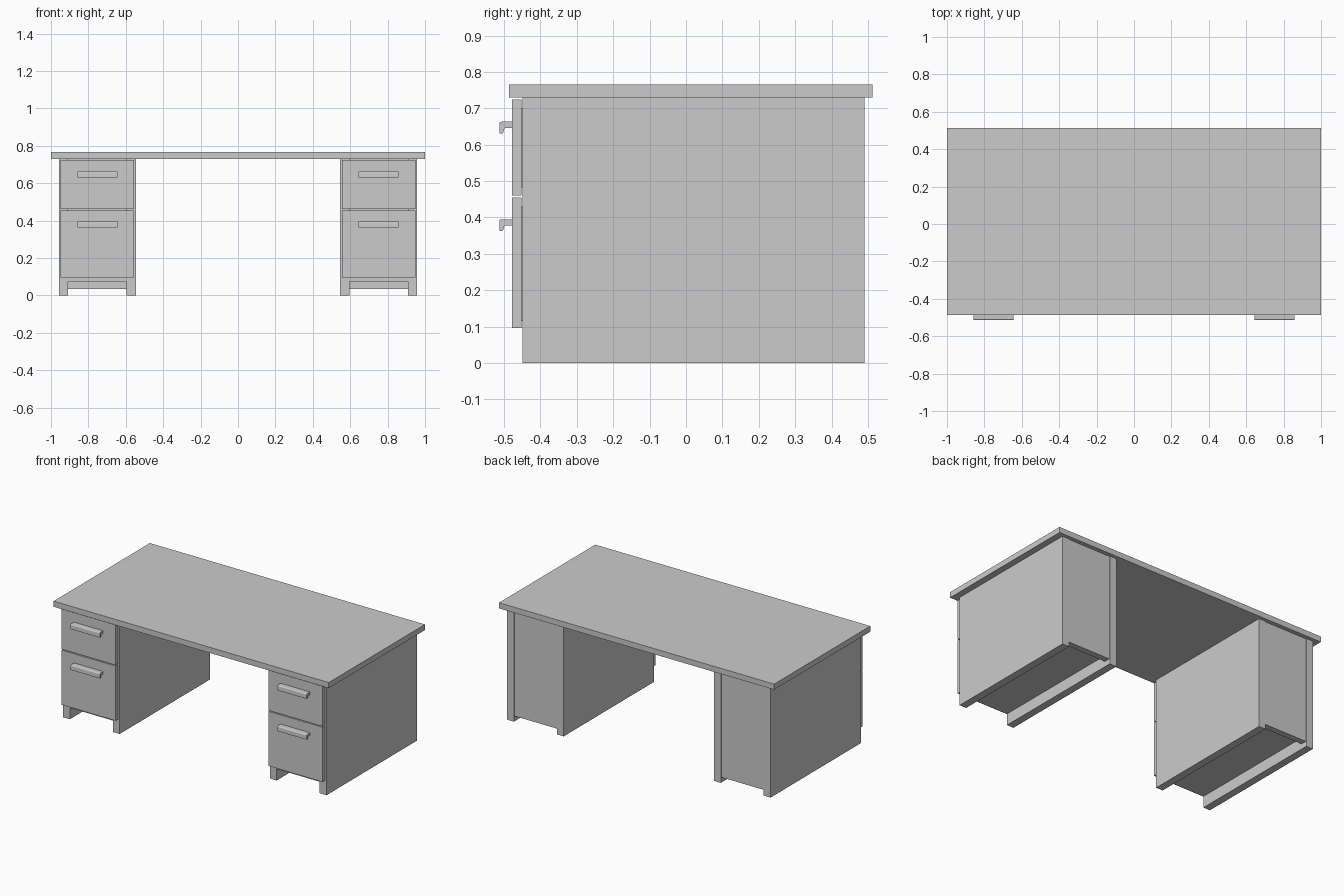
import bpy, bmesh, math

if "Cube" in bpy.data.objects:
    bpy.data.objects.remove(bpy.data.objects["Cube"])


def make_object(name, bm):
    bmesh.ops.recalc_face_normals(bm, faces=bm.faces)
    mesh = bpy.data.meshes.new(name)
    bm.to_mesh(mesh)
    bm.free()
    obj = bpy.data.objects.new(name, mesh)
    bpy.context.collection.objects.link(obj)
    return obj


def box(name, x, y, z):
    """Axis-aligned box from (min, max) pairs."""
    bm = bmesh.new()
    bmesh.ops.create_cube(bm, size=1)
    for v in bm.verts:
        for i, (lo, hi) in enumerate((x, y, z)):
            v.co[i] = lo + (v.co[i] + 0.5) * (hi - lo)
    return make_object(name, bm)


def arc(cy, cz, r, a0, a1, n=5):
    angles = [math.radians(a0 + (a1 - a0) * i / n) for i in range(n + 1)]
    return [(cy + r * math.cos(a), cz + r * math.sin(a)) for a in angles]


def handle(name, cx, top):
    """Hooked pull: side profile in y/z extruded along x."""
    profile = [(-0.476, 0.0)]
    profile += arc(-0.507, -0.006, 0.006, 90, 180)        # rounded front top
    profile += [(-0.513, -0.0325), (-0.507, -0.0325)]
    profile += arc(-0.507, -0.0265, 0.006, 270, 360, 3)   # rounded lip
    profile += arc(-0.493, -0.0245, 0.008, 180, 90)       # inner fillet
    profile += [(-0.476, -0.0165)]
    bm = bmesh.new()
    face = bm.faces.new([bm.verts.new((cx - 0.1065, y, top + z)) for y, z in profile])
    ext = bmesh.ops.extrude_face_region(bm, geom=[face])
    verts = [g for g in ext["geom"] if isinstance(g, bmesh.types.BMVert)]
    bmesh.ops.translate(bm, verts=verts, vec=(0.213, 0, 0))
    obj = make_object(name, bm)
    bpy.ops.object.select_all(action='DESELECT')
    bpy.context.view_layer.objects.active = obj
    obj.select_set(True)
    bpy.ops.object.shade_smooth_by_angle(angle=math.radians(35))


# Desk top
box("desk_top", (-1, 1), (-0.486, 0.513), (0.729, 0.766))

HALF, THICK = 0.206, 0.05
FRONT, BACK = -0.449, 0.49

for side, cx in (("left", -0.752), ("right", 0.752)):
    inner = (cx - HALF + THICK, cx + HALF - THICK)

    # Pedestal carcass
    box(side + "_pedestal_left_panel", (cx - HALF, inner[0]), (FRONT, BACK), (0, 0.729))
    box(side + "_pedestal_right_panel", (inner[1], cx + HALF), (FRONT, BACK), (0, 0.729))
    box(side + "_pedestal_back", inner, (0.445, BACK - 0.005), (0.035, 0.729))
    box(side + "_pedestal_bottom", inner, (FRONT, 0.445), (0.075, 0.11))

    # Drawers: front board, box behind it, and pull
    for level, z, box_z, pull in (("upper", (0.461, 0.724), (0.482, 0.70), 0.663),
                                  ("lower", (0.096, 0.455), (0.116, 0.43), 0.395)):
        name = f"{side}_{level}_drawer"
        box(name + "_front", (cx - 0.197, cx + 0.197), (-0.478, -0.452), z)
        box(name + "_box", (inner[0] + 0.01, inner[1] - 0.01), (-0.452, 0.40), box_z)
        handle(name + "_handle", cx, pull)
